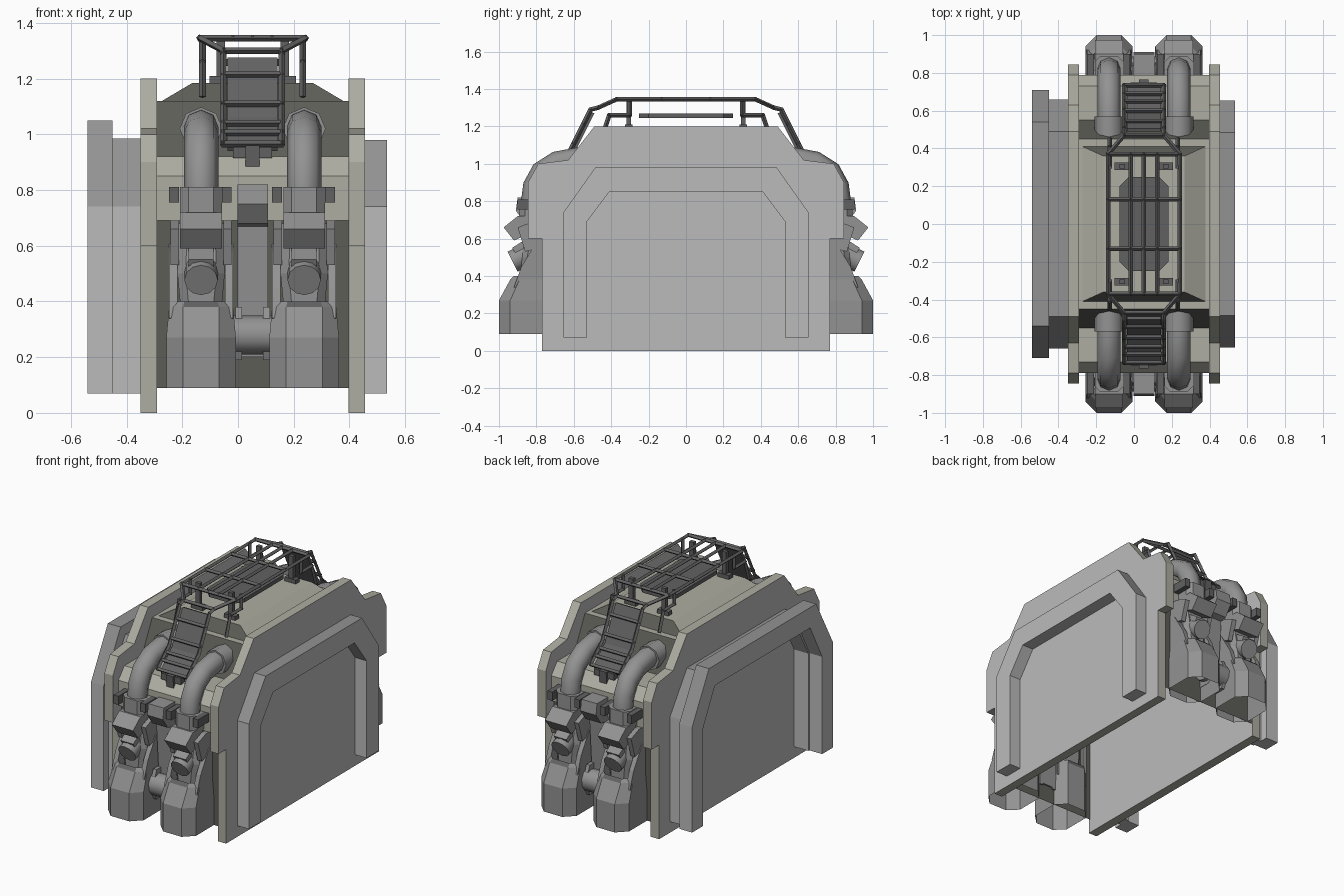
import bpy, bmesh, math
from mathutils import Vector, Matrix

if "Cube" in bpy.data.objects:
    bpy.data.objects.remove(bpy.data.objects["Cube"])

CX = 0.0525  # centre line of the hull


def material(name, r, g, b):
    m = bpy.data.materials.new(name)
    m.diffuse_color = (r, g, b, 1)
    m.use_nodes = True
    m.node_tree.nodes["Principled BSDF"].inputs["Base Color"].default_value = m.diffuse_color
    return m


paint = material("hull_paint", 0.42, 0.42, 0.36)
shade = material("dark_hull_paint", 0.11, 0.11, 0.095)
metal = material("machinery_metal", 0.29, 0.29, 0.29)
dark = material("dark_metal", 0.12, 0.12, 0.12)
grey = material("side_grey", 0.5, 0.5, 0.5)


def finish(name, bm, mat=None, smooth=False):
    bmesh.ops.recalc_face_normals(bm, faces=bm.faces[:])
    me = bpy.data.meshes.new(name)
    bm.to_mesh(me)
    bm.free()
    ob = bpy.data.objects.new(name, me)
    bpy.context.collection.objects.link(ob)
    if mat:
        me.materials.append(mat)
    if smooth:
        for p in me.polygons:
            p.use_smooth = True
        bpy.context.view_layer.objects.active = ob
        ob.select_set(True)
        bpy.ops.object.shade_smooth_by_angle(angle=math.radians(50))
        ob.select_set(False)
    return ob


def second_material(ob, mat, test):
    """Give the faces passing the test another material."""
    ob.data.materials.append(mat)
    for p in ob.data.polygons:
        p.material_index = int(test(p))


def loft(name, rings, mat=None, smooth=False, caps=(True, True), closed=True):
    bm = bmesh.new()
    vs = [[bm.verts.new(p) for p in r] for r in rings]
    n = len(rings[0])
    for a, b in zip(vs, vs[1:]):
        for i in range(n if closed else n - 1):
            j = (i + 1) % n
            bm.faces.new((a[i], a[j], b[j], b[i]))
    for ring, cap in zip((vs[0], vs[-1]), caps):
        if cap:
            bm.faces.new(ring)
    return finish(name, bm, mat, smooth)


def prism(name, pts, x0, x1, s=1, mat=metal):
    """Side profile of (y, z) points extruded along x."""
    return loft(name, [[(x, s * y, z) for y, z in pts] for x in (x0, x1)], mat)


def box(name, x, y, z, mat=metal):
    return prism(name, [(y[0], z[0]), (y[1], z[0]), (y[1], z[1]), (y[0], z[1])], x[0], x[1], 1, mat)


def both(half):
    """Mirror a half profile in y."""
    return half + [(-y, z) for y, z in reversed(half)]


def octa(cx, hw, d0, d1, c, z, s):
    """Chamfered rectangular ring at height z."""
    q = [(-hw, d0 + c), (-hw, d1 - c), (-hw + c, d1), (hw - c, d1),
         (hw, d1 - c), (hw, d0 + c), (hw - c, d0), (-hw + c, d0)]
    return [(cx + x, s * d, z) for x, d in q]


def bars(name, segs, r, sides=4, mat=metal):
    bm = bmesh.new()
    for p, q in segs:
        p, q = Vector(p), Vector(q)
        rot = (q - p).to_track_quat('Z', 'Y').to_matrix().to_4x4()
        bmesh.ops.create_cone(bm, cap_ends=True, segments=sides, radius1=r, radius2=r,
                              depth=(q - p).length + r, matrix=Matrix.Translation((p + q) / 2) @ rot)
    return finish(name, bm, mat, sides > 6)


# Armoured side plates: painted edges, grey flat sides
plate = both([(0.77, 0), (0.77, 0.6), (0.845, 0.6), (0.845, 0.9), (0.79, 1.0), (0.63, 1.02), (0.49, 1.2)])
for name, x0, x1 in (("left_side_plate", -0.35, -0.29), ("right_side_plate", 0.397, 0.455)):
    second_material(prism(name, plate, x0, x1, 1, paint), grey, lambda p: abs(p.normal.x) > 0.9)

# Hollow hull shell, open underneath, with dark slopes and recessed end walls
core = both([(0.76, 0.09), (0.76, 0.69), (0.79, 0.69), (0.79, 0.85), (0.73, 0.92), (0.55, 0.92), (0.45, 1.12)])
hull = loft("hull_shell", [[(x, y, z) for y, z in core] for x in (-0.29, 0.397)],
            paint, caps=(False, False), closed=False)
second_material(hull, shade, lambda p: p.center.z < 0.6 or 0.95 < p.center.z < 1.1)
roof = loft("hull_roof", [[(CX + sx * w, sy * l, z) for sx, sy in ((-1, -1), (1, -1), (1, 1), (-1, 1))]
                          for w, l, z in ((0.325, 0.41, 1.12), (0.215, 0.36, 1.185))], paint, caps=(False, True))
second_material(roof, shade, lambda p: abs(p.normal.y) > 0.3)


# Arched side panels, open at the bottom, with darker upper edges
def arch(name, x0, x1, w, top, iw, itop):
    outer = both([(w, 0.07), (w, 0.74), (w - 0.17, top)])
    inner = both([(iw, 0.07), (iw, 0.69), (iw - 0.12, itop)])
    ob = prism(name, outer + inner[::-1], x0, x1, 1, grey)
    second_material(ob, metal, lambda p: p.normal.z > 0.3)


arch("right_panel_frame", 0.455, 0.535, 0.655, 0.98, 0.53, 0.85)
arch("left_panel_frame", -0.45, -0.35, 0.66, 0.985, 0.59, 0.91)
arch("left_outer_frame", -0.54, -0.45, 0.71, 1.05, 0.60, 0.92)

# Hanging roof panel and cage posts
loft("roof_panel", [octa(CX, 0.13, -0.25, 0.25, 0.05, z, 1) for z in (1.245, 1.27)], dark)
for sy in (-1, 1):
    for sx in (-1, 1):
        x, y = CX + sx * 0.115, sy * 0.305
        box("cage_foot", (x - 0.04, x + 0.04), (y - 0.02, y + 0.02), (1.18, 1.21), dark)
        box("cage_post", (x - 0.015, x + 0.015), (y - 0.012, y + 0.012), (1.2, 1.35), dark)

# Roof cage running into a ladder at each end
segs = []
for x in (-0.19, -0.07, 0, 0.07, 0.19):
    segs.append(((CX + x, -0.37, 1.345), (CX + x, 0.37, 1.345)))
for y in (-0.37, -0.13, 0.13, 0.37):
    segs.append(((CX - 0.19, y, 1.345), (CX + 0.19, y, 1.345)))
side = [(0.19, 0.37, 1.345), (0.105, 0.47, 1.30), (0.105, 0.51, 1.29), (0.105, 0.62, 1.07), (0.105, 0.735, 0.965)]
for sy in (-1, 1):
    for sx in (-1, 1):
        rail = [(CX + sx * x, sy * y, z) for x, y, z in side]
        segs += list(zip(rail, rail[1:]))
        strut = [(CX + sx * 0.18, sy * y, z) for y, z in ((0.45, 1.14), (0.41, 1.26), (0.30, 1.26), (0.30, 1.345))]
        segs += list(zip(strut, strut[1:]))
    for y, z in ((0.47, 1.30), (0.545, 1.215), (0.60, 1.11), (0.65, 1.04), (0.69, 1.005), (0.735, 0.965)):
        segs.append(((CX - 0.105, sy * y, z), (CX + 0.105, sy * y, z)))
bars("roof_cage", segs, 0.012, 4, dark)


# One leg: foot, shin, knee, clamps and hose
def leg(cx, s):
    foot = loft("foot", [octa(cx, 0.125, 0.70, 1.0, 0.06, 0.09, s), octa(cx, 0.125, 0.70, 1.0, 0.06, 0.27, s),
                         octa(cx, 0.115, 0.70, 0.94, 0.05, 0.38, s), octa(cx, 0.11, 0.70, 0.92, 0.05, 0.40, s),
                         octa(cx, 0.09, 0.71, 0.90, 0.04, 0.35, s)], metal, caps=(False, True))
    second_material(foot, dark, lambda p: abs(p.normal.x) < 0.1 and p.center.z > 0.36)
    for dx in (-0.10, 0.10):
        prism("shin_guard", [(0.74, 0.3), (0.92, 0.34), (0.88, 0.45), (0.80, 0.58), (0.74, 0.62)],
              cx + dx - 0.015, cx + dx + 0.015, s)
    loft("shin", [octa(cx, 0.07, 0.74, 0.88, 0.03, 0.34, s), octa(cx, 0.085, 0.74, 0.88, 0.03, 0.50, s),
                  octa(cx, 0.08, 0.74, 0.84, 0.03, 0.68, s)], metal)
    bars("knee_disc", [((cx, s * 0.84, 0.52), (cx, s * 0.90, 0.49))], 0.06, 12)
    prism("knee_cover", [(0.82, 0.62), (0.93, 0.55), (0.885, 0.48), (0.80, 0.50)], cx - 0.045, cx + 0.045, s)
    prism("shin_clamp", [(0.80, 0.64), (0.92, 0.59), (0.975, 0.66), (0.90, 0.72), (0.80, 0.72)],
          cx - 0.075, cx + 0.075, s)
    for dx in (-0.095, 0.095):
        prism("clamp_arm", [(0.75, 0.56), (0.86, 0.53), (0.90, 0.66), (0.82, 0.69), (0.75, 0.69)],
              cx + dx - 0.015, cx + dx + 0.015, s)
        prism("flange_lug", [(0.78, 0.755), (0.90, 0.755), (0.90, 0.81), (0.78, 0.81)],
              cx + dx - 0.02, cx + dx + 0.015, s, dark)
    loft("hose_flange", [octa(cx, 0.075, 0.75, 0.89, 0.03, z, s) for z in (0.70, 0.81)], metal)
    # Bent hose swept through side-view points
    path = [(0.47, 1.03), (0.58, 1.025), (0.69, 1.005), (0.77, 0.955), (0.81, 0.88), (0.82, 0.8), (0.82, 0.7)]
    rings = []
    for i, (d, z) in enumerate(path):
        a, b = path[max(i - 1, 0)], path[min(i + 1, len(path) - 1)]
        t = Vector((b[0] - a[0], b[1] - a[1])).normalized()
        rings.append([(cx + 0.062 * math.cos(k * math.pi / 4),
                       s * (d - t.y * 0.062 * math.sin(k * math.pi / 4)),
                       z + t.x * 0.062 * math.sin(k * math.pi / 4)) for k in range(8)])
    loft("hose", rings, metal, True)
    bars("hose_collar", [((cx, s * 0.49, 1.02), (cx, s * 0.53, 1.02))], 0.077, 8)


for s in (-1, 1):
    for sx in (-1, 1):
        leg(CX + sx * 0.185, s)
    # Backing plate between the rails, latch and central coupling at each end
    prism("ladder_backing", [(0.49, 1.27), (0.505, 1.275), (0.615, 1.06), (0.73, 0.955), (0.72, 0.94), (0.60, 1.05)],
          CX - 0.09, CX + 0.09, s, dark)
    prism("ladder_latch", [(0.70, 0.88), (0.76, 0.88), (0.765, 0.96), (0.70, 0.96)], CX - 0.025, CX + 0.025, s, dark)
    prism("latch_bar", [(0.71, 0.915), (0.75, 0.915), (0.75, 0.955), (0.71, 0.955)], CX - 0.07, CX + 0.07, s, dark)
    prism("coupling_head", [(0.78, 0.66), (0.86, 0.68), (0.91, 0.75), (0.90, 0.82), (0.78, 0.82)],
          CX - 0.055, CX + 0.055, s)
    prism("coupling_strut", [(0.75, 0.2), (0.785, 0.2), (0.82, 0.69), (0.75, 0.69)], CX - 0.055, CX + 0.055, s)
    bars("lower_joint", [((CX - 0.055, s * 0.82, 0.28), (CX + 0.055, s * 0.82, 0.28))], 0.07, 10)
    for dx in (-0.05, 0.05):
        prism("joint_bracket", [(0.75, 0.19), (0.84, 0.19), (0.88, 0.28), (0.84, 0.38), (0.75, 0.38)],
              CX + dx - 0.012, CX + dx + 0.012, s)
